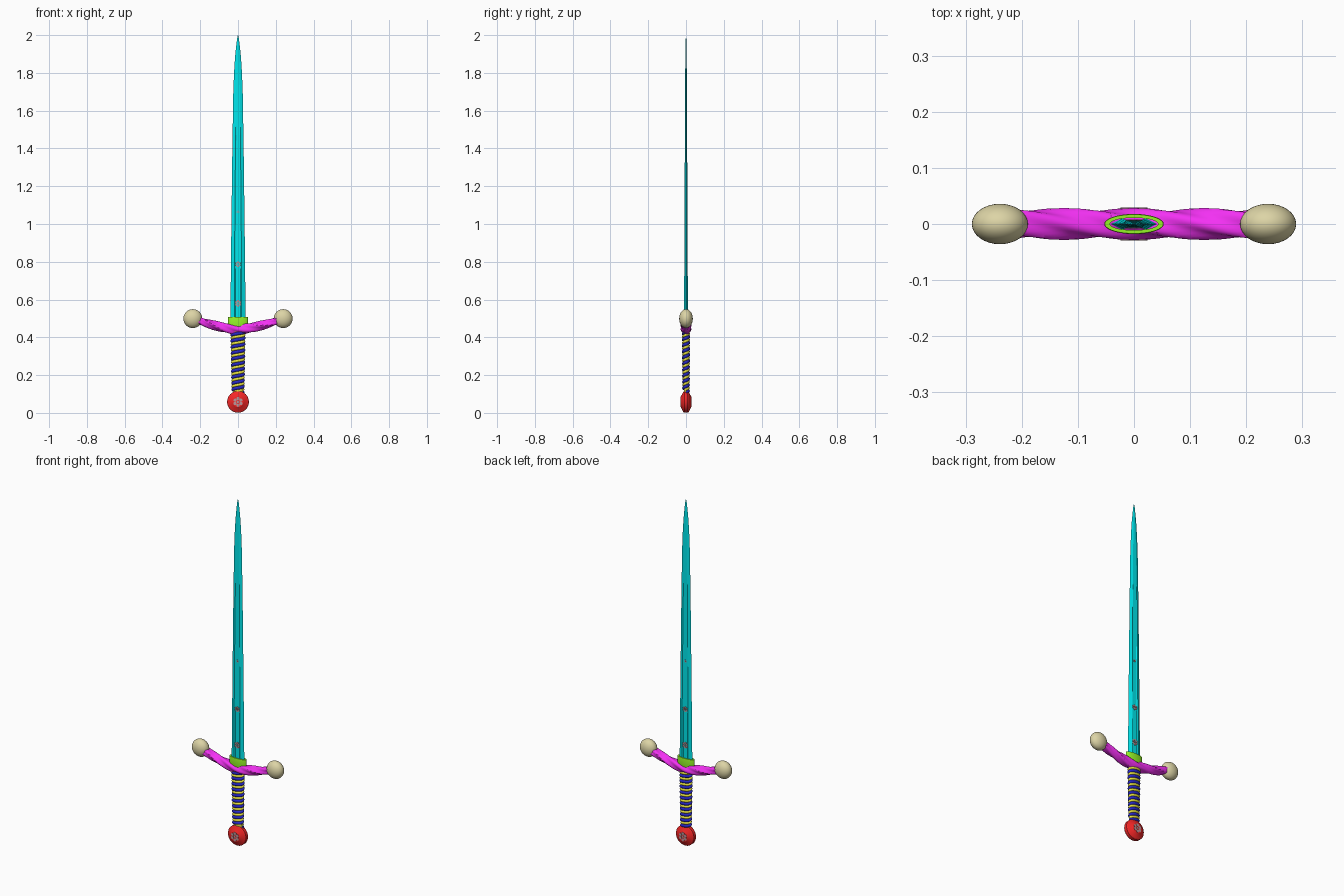
import bpy, math
from math import sin, cos, pi, tau

if "Cube" in bpy.data.objects:
    bpy.data.objects.remove(bpy.data.objects["Cube"])

COLORS = {"cyan": (0, .8, .85), "magenta": (.9, .03, .9), "red": (.9, .02, .02),
          "green": (.3, .9, .02), "yellow": (.85, .8, .05), "blue": (.02, .02, .6),
          "khaki": (.72, .66, .38), "rose": (.5, .3, .32)}
MATS = {}
for n, c in COLORS.items():
    MATS[n] = bpy.data.materials.new(n)
    MATS[n].diffuse_color = (*c, 1)


def finish(ob, name, color, angle=35):
    ob.name = name
    ob.data.materials.append(MATS[color])
    bpy.ops.object.select_all(action='DESELECT')
    ob.select_set(True)
    bpy.context.view_layer.objects.active = ob
    bpy.ops.object.mode_set(mode='EDIT')
    bpy.ops.mesh.select_all(action='SELECT')
    bpy.ops.mesh.normals_make_consistent(inside=False)
    bpy.ops.object.mode_set(mode='OBJECT')
    bpy.ops.object.shade_smooth_by_angle(angle=math.radians(angle))
    return ob


def loft(name, rings, color, closed=False, angle=35):
    """Skin a list of equal-sized rings; cap the ends unless closed."""
    n, m = len(rings[0]), len(rings)
    verts = [p for r in rings for p in r]
    faces = []
    for i in range(m if closed else m - 1):
        a, b = i * n, ((i + 1) % m) * n
        faces += [(a + j, a + (j + 1) % n, b + (j + 1) % n, b + j) for j in range(n)]
    if not closed:
        faces += [tuple(range(n))[::-1], tuple(range((m - 1) * n, m * n))]
    me = bpy.data.meshes.new(name)
    me.from_pydata(verts, [], faces)
    ob = bpy.data.objects.new(name, me)
    bpy.context.collection.objects.link(ob)
    return finish(ob, name, color, angle)


def ellipse(rx, ry, z, n=40):
    return [(rx * cos(tau * k / n), ry * sin(tau * k / n), z) for k in range(n)]


# blade: height, half width, fuller half width, half thickness, fuller depth
stations = [(.455, .041, .02, .0105, .005), (1.0, .035, .017, .008, .0035),
            (1.47, .029, .013, .006, .002), (1.52, .028, .012, .0058, 0),
            (1.7, .025, .010, .005, 0), (1.8, .021, .008, .0042, 0),
            (1.88, .016, .006, .0034, 0), (1.94, .010, .004, .0025, 0),
            (1.98, .005, .002, .0015, 0), (2.0, .0006, .0003, .0003, 0)]
rings = []
for z, w, f, t, g in stations:
    half = [(w, 0), (f, t), (f * .7, t - g), (0, t - g * 1.05), (-f * .7, t - g), (-f, t)]
    rings.append([(x, y, z) for x, y in half] + [(-x, -y, z) for x, y in half])
loft("blade", rings, "cyan", angle=12)

# collar around the blade root
loft("collar", [ellipse(.052, .017, .455), ellipse(.053, .018, .46), ellipse(.053, .018, .503),
                ellipse(.052, .017, .507), ellipse(.043, .011, .507), ellipse(.043, .011, .455)],
     "green", closed=True)

# twisted, upswept crossguard
rings = []
N, S = 80, 24
zc = lambda x: .443 + .05 * (abs(x) / .22) ** 1.6
for i in range(N + 1):
    x = -.22 + .44 * i / N
    slope = math.atan((zc(x + .001) - zc(x - .001)) / .002)
    ring = []
    for k in range(S):
        a = tau * k / S
        r = .0252 + .0032 * cos(4 * (a - x * (pi / 2) / .125))
        taper = 1.1 - .35 * (abs(x) / .22)
        u, v = r * cos(a), r * sin(a) * taper
        ring.append((x - v * sin(slope), u, zc(x) + v * cos(slope)))
    rings.append(ring)
loft("crossguard", rings, "magenta", angle=40)

# guard end knobs
for side, s in (("left", -1), ("right", 1)):
    bpy.ops.mesh.primitive_uv_sphere_add(segments=32, ring_count=20, location=(s * .239, 0, .499))
    ob = bpy.context.object
    ob.scale = (.05, .036, .05)
    finish(ob, f"guard_knob_{side}", "khaki", 60)

# grip core and the two wire wraps
size = lambda z: (.026 + .006 * (z - .1) / .33, .0115 + .002 * (z - .1) / .33)
loft("grip_core", [ellipse(*size(z), z) for z in (.09, .2, .32, .44)], "yellow")


def wrap(name, phase, color, r):
    turns, per, rings = 10, 40, []
    for i in range(turns * per + 1):
        a, z = tau * i / per, .108 + .32 * i / (turns * per) + phase
        rx, ry = size(z)
        rings.append([((rx + r * cos(b)) * cos(a), (ry + r * cos(b)) * sin(a), z + r * sin(b))
                      for b in (tau * k / 10 for k in range(10))])
    loft(name, rings, color, angle=60)


wrap("grip_wire_blue", 0, "blue", .009)
wrap("grip_wire_yellow", .016, "yellow", .0078)

# wheel pommel
prof = [(-.028, .028), (-.024, .034), (-.014, .054), (-.009, .0575), (.009, .0575),
        (.014, .054), (.024, .034), (.028, .028)]
loft("pommel", [[(r * cos(tau * k / 48), y, .0585 + r * sin(tau * k / 48)) for k in range(48)]
                for y, r in prof], "red", angle=25)


# flower ornaments on pommel and blade, front and back
def rosette(name, z, rad, y, h):
    for side, s in (("front", -1), ("back", 1)):
        parts = [(0, 0, rad * .24)] + [(rad * .66 * cos(tau * k / 6 + pi / 6),
                                        rad * .66 * sin(tau * k / 6 + pi / 6), rad * .32)
                                       for k in range(6)]
        obs = []
        for px, pz, r in parts:
            bpy.ops.mesh.primitive_cylinder_add(vertices=14, radius=r, depth=h,
                                                location=(px, s * y, z + pz),
                                                rotation=(pi / 2, 0, 0))
            obs.append(bpy.context.object)
        for o in obs:
            o.select_set(True)
        bpy.context.view_layer.objects.active = obs[0]
        bpy.ops.object.join()
        finish(bpy.context.object, f"{name}_{side}", "rose")


rosette("pommel_flower", .0585, .027, .0275, .004)
rosette("blade_flower_low", .58, .019, .0055, .005)
rosette("blade_flower_mid", .787, .016, .005, .005)
rosette("blade_flower_high", 1.065, .008, .0043, .003)

for m in bpy.data.materials:
    if m.users and not m.is_grease_pencil:
        m.use_nodes = True
        m.node_tree.nodes["Principled BSDF"].inputs["Base Color"].default_value = m.diffuse_color
